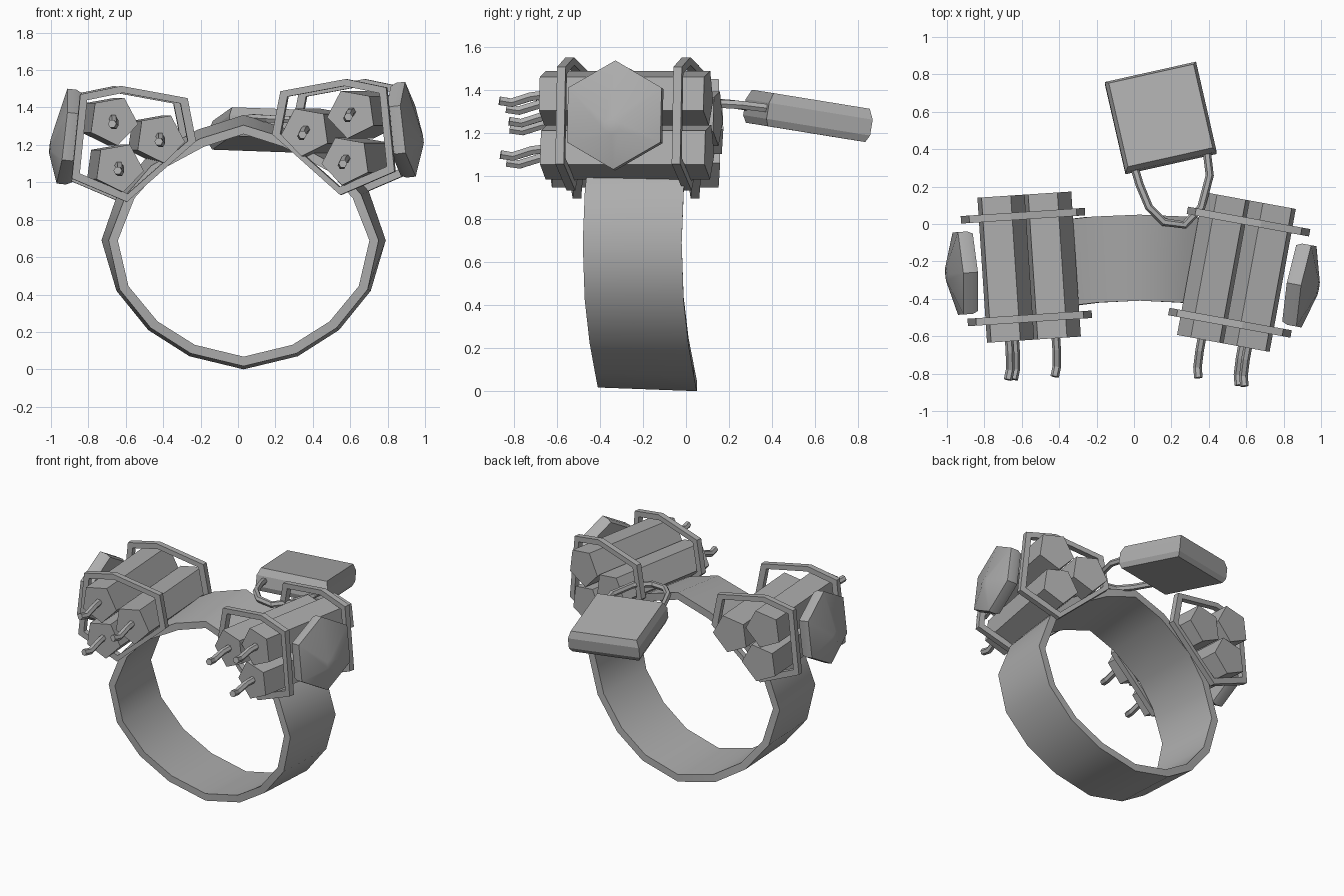
import bpy, bmesh
from math import sin, cos, radians, hypot, pi
from mathutils import Matrix, Vector

if "Cube" in bpy.data.objects:
    bpy.data.objects.remove(bpy.data.objects["Cube"])

# Dark grey used on every part
GREY = bpy.data.materials.new("dark_grey")
GREY.diffuse_color = (0.42, 0.42, 0.42, 1)
GREY.use_nodes = True
GREY.node_tree.nodes["Principled BSDF"].inputs["Base Color"].default_value = GREY.diffuse_color


def loft(name, rings, caps=True, loop=False, matrix=Matrix(), smooth=None):
    """Bridge equal-sized closed rings of points into one mesh object."""
    bm = bmesh.new()
    vr = [[bm.verts.new(matrix @ Vector(p)) for p in r] for r in rings]
    n = len(vr[0])
    pairs = list(zip(vr, vr[1:])) + ([(vr[-1], vr[0])] if loop else [])
    for a, b in pairs:
        for i in range(n):
            j = (i + 1) % n
            bm.faces.new((a[i], a[j], b[j], b[i]))
    if caps and not loop:
        bm.faces.new(vr[0])
        bm.faces.new(vr[-1])
    bmesh.ops.recalc_face_normals(bm, faces=bm.faces)
    me = bpy.data.meshes.new(name)
    bm.to_mesh(me)
    bm.free()
    me.materials.append(GREY)
    ob = bpy.data.objects.new(name, me)
    bpy.context.collection.objects.link(ob)
    if smooth:
        bpy.ops.object.select_all(action='DESELECT')
        bpy.context.view_layer.objects.active = ob
        ob.select_set(True)
        bpy.ops.object.shade_smooth_by_angle(angle=radians(smooth))
    return ob


def tube(name, pts, r, sides=6, matrix=Matrix()):
    """Thin wire swept along a polyline."""
    pts = [Vector(p) for p in pts]
    rings = []
    for i, p in enumerate(pts):
        t = (pts[min(i + 1, len(pts) - 1)] - pts[max(i - 1, 0)]).normalized()
        a = t.cross(Vector((0, 0, 1))).normalized()
        b = a.cross(t)
        rings.append([p + r * (a * cos(2 * pi * k / sides) + b * sin(2 * pi * k / sides))
                      for k in range(sides)])
    return loft(name, rings, matrix=matrix)


# Collar band: 16-sided loop, narrower at the front edge, most of all at the top
CX, CZ = 0.03, 0.68
half = [(0, 0), (0.29, 0.07), (0.51, 0.21), (0.68, 0.42), (0.76, 0.69),
        (0.67, 0.95), (0.53, 1.12), (0.25, 1.28), (0, 1.36)]
outline = half + [(-x, z) for x, z in half[-2:0:-1]]


def band_section(x, z):
    dx, dz = x, z - CZ
    d = hypot(dx, dz)
    c2 = (dz * dz - dx * dx) / (d * d)
    back, front = 0.015 + 0.035 * c2, -0.445 + 0.035 * c2
    fs = 0.975 if z < 0.6 else 0.95 - 0.03 * (z - 0.69) / 0.67

    def at(scale, inset, y):
        k = scale * (1 - inset / d)
        return (CX + dx * k, y, CZ + dz * k)
    return [at(fs, 0, front), at(1, 0, back), at(1, 0.052, back), at(fs, 0.052, front)]


loft("collar_band", [band_section(x, z) for x, z in outline], loop=True, smooth=45)

# Stick bundles: local x points outward, y to the back
STICKS = [(0.12, 1.33), (-0.13, 1.235), (0.09, 1.08)]
STRAP = [(0.29, 1.47), (0.07, 1.515), (-0.285, 1.45), (-0.33, 1.22), (0.04, 0.895), (0.335, 1.02)]


def bundle(side, x, y, dz, yaw, mirror):
    m = (Matrix.Translation((x, y, dz)) @ Matrix.Rotation(radians(yaw), 4, 'Z')
         @ Matrix.Diagonal((mirror, 1, 1, 1)))
    for i, (u, z) in enumerate(STICKS):
        # Pentagonal stick
        ang = [radians(188 + 72 * k) for k in range(5)]
        loft(f"{side}_stick_{i}",
             [[(u + 0.135 * cos(a), v, z + 0.135 * sin(a)) for a in ang] for v in (-0.39, 0.387)],
             matrix=m)
        # Bent, slightly drooping fuse
        tube(f"{side}_fuse_{i}", [(u, -0.37, z + 0.012), (u, -0.45, z + 0.002),
                                  (u + 0.005, -0.54, z - 0.026), (u + 0.02, -0.595, z - 0.017)],
             0.023, matrix=m)
    # Two straps around the sticks
    cu, cz = 0.01, 1.23
    inner = [(cu + (u - cu) * 0.87, cz + (z - cz) * 0.87) for u, z in STRAP]
    for label, v in (("front", -0.275), ("back", 0.275)):
        rings = [[(o[0], v - 0.02, o[1]), (o[0], v + 0.02, o[1]),
                  (i[0], v + 0.02, i[1]), (i[0], v - 0.02, i[1])] for o, i in zip(STRAP, inner)]
        loft(f"{side}_{label}_strap", rings, loop=True, matrix=m)
    # Six-sided domed disc on the outer side
    dm = m @ Matrix.Translation((0.29, -0.01, 1.238)) @ Matrix.Rotation(radians(-6.5), 4, 'Y')
    hexa = [radians(90 + 60 * k) for k in range(6)]
    loft(f"{side}_disc", [[(u, r * cos(a), r * sin(a) + dz) for a in hexa]
                          for u, r, dz in ((0, 0.24, 0), (0.03, 0.255, 0), (0.08, 0.255, 0),
                                           (0.138, 0.04, -0.06))],
         matrix=dm, smooth=32)


bundle("left", -0.573, -0.23, 0.0, 3.8, -1)
bundle("right", 0.56, -0.257, 0.037, -10.4, 1)

# Hanging tag at the back: square plate with chamfered edges
tm = (Matrix.Translation((0.143, 0.568, 1.28)) @ Matrix.Rotation(radians(12.9), 4, 'Z')
      @ Matrix.Rotation(radians(-9), 4, 'X') @ Matrix.Rotation(radians(2), 4, 'Y'))
loft("tag_plate", [[(sx * h, sy * h, z) for sx, sy in ((-1, -1), (1, -1), (1, 1), (-1, 1))]
                   for z, h in ((-0.078, 0.235), (-0.045, 0.25), (0.03, 0.25), (0.078, 0.232))],
     matrix=tm)

# Wire loop joining tag and band
tube("tag_wire", [(0.0, 0.31, 1.32), (0.03, 0.21, 1.335), (0.08, 0.09, 1.345), (0.16, 0.01, 1.34),
                  (0.27, -0.005, 1.335), (0.36, 0.09, 1.34), (0.405, 0.26, 1.33),
                  (0.385, 0.42, 1.31)], 0.022)
